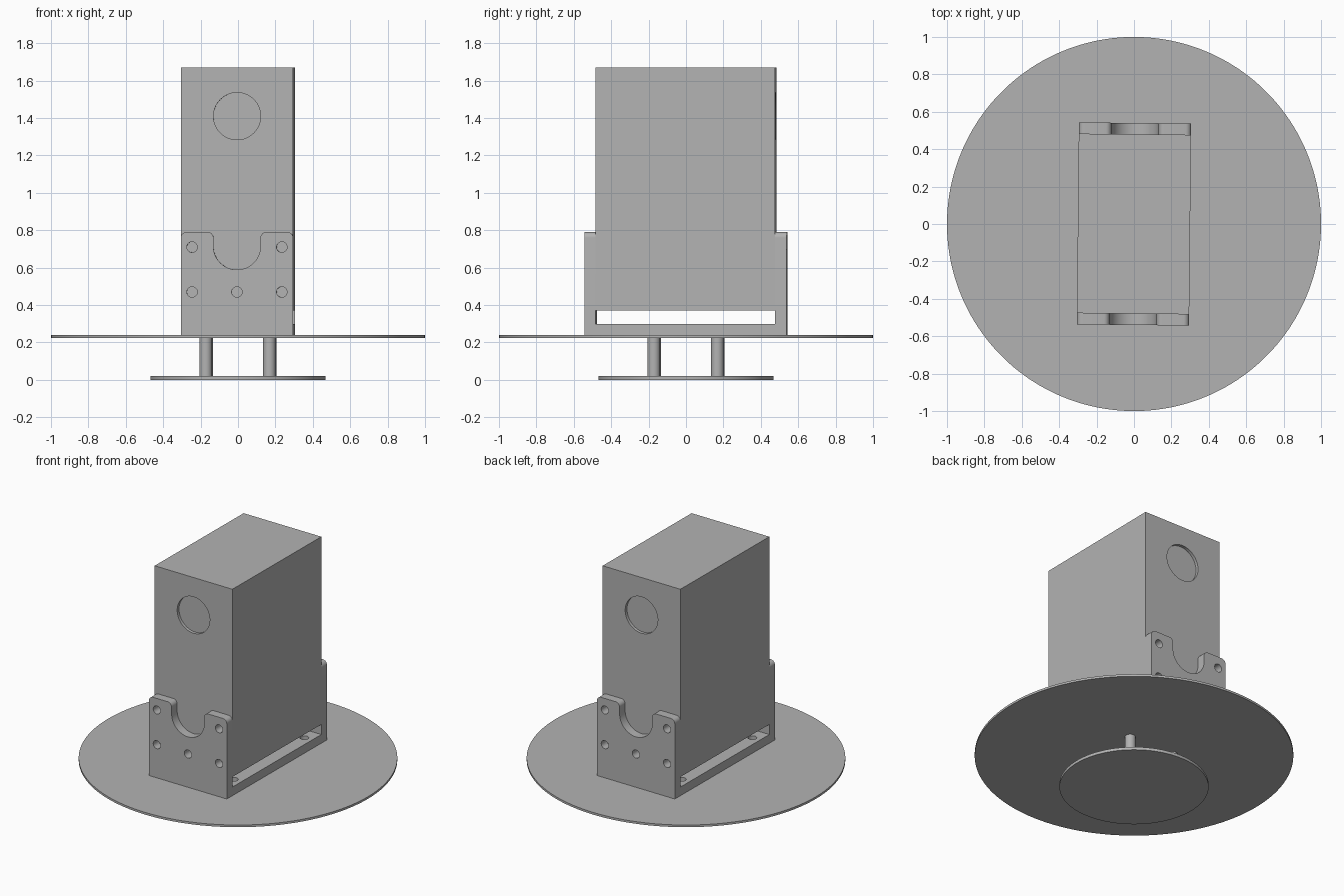
import bpy
import bmesh
from math import cos, sin, radians
from mathutils import Matrix

default = bpy.data.objects.get("Cube")
if default:
    bpy.data.objects.remove(default, do_unlink=True)

# Single grey material
grey = bpy.data.materials.new("plain_grey")
grey.use_nodes = True
grey.diffuse_color = (0.45, 0.45, 0.45, 1)
grey.node_tree.nodes["Principled BSDF"].inputs["Base Color"].default_value = grey.diffuse_color

TURN = Matrix.Rotation(radians(-0.6), 4, 'Z')  # slight twist of the whole assembly
UPRIGHT = Matrix.Rotation(radians(90), 4, 'X')


def finish(obj):
    """Grey material, smooth curves, sharp corners."""
    obj.data.materials.clear()
    obj.data.materials.append(grey)
    bpy.ops.object.select_all(action='DESELECT')
    obj.select_set(True)
    bpy.context.view_layer.objects.active = obj
    bpy.ops.object.shade_smooth_by_angle(angle=radians(30))


def mesh_object(name, bm, matrix):
    mesh = bpy.data.meshes.new(name)
    bm.to_mesh(mesh)
    bm.free()
    obj = bpy.data.objects.new(name, mesh)
    bpy.context.collection.objects.link(obj)
    obj.matrix_world = TURN @ matrix
    return obj


def cylinder(name, radius, z0, z1, x=0, y=0, sides=128):
    bm = bmesh.new()
    bmesh.ops.create_cone(bm, cap_ends=True, segments=sides, radius1=radius,
                          radius2=radius, depth=z1 - z0)
    return mesh_object(name, bm, Matrix.Translation((x, y, (z0 + z1) / 2)))


def arc(cx, cy, r, start, end, steps=32):
    angles = [radians(start + (end - start) * i / steps) for i in range(steps + 1)]
    return [(cx + r * cos(a), cy + r * sin(a)) for a in angles]


def plate(name, outline, holes, radius, thickness, matrix):
    """Extruded flat profile with round holes."""
    curve = bpy.data.curves.new(name, 'CURVE')
    curve.dimensions = '2D'
    curve.fill_mode = 'BOTH'
    curve.extrude = thickness / 2
    for loop in [outline] + [arc(x, y, radius, 0, 360)[:-1] for x, y in holes]:
        spline = curve.splines.new('POLY')
        spline.points.add(len(loop) - 1)
        for point, (x, y) in zip(spline.points, loop):
            point.co = (x, y, 0, 1)
        spline.use_cyclic_u = True
    source = bpy.data.objects.new(name + "_profile", curve)
    bpy.context.collection.objects.link(source)
    graph = bpy.context.evaluated_depsgraph_get()
    mesh = bpy.data.meshes.new_from_object(source.evaluated_get(graph))
    bpy.data.objects.remove(source, do_unlink=True)
    bm = bmesh.new()
    bm.from_mesh(mesh)
    bmesh.ops.remove_doubles(bm, verts=bm.verts, dist=0.0001)
    bmesh.ops.recalc_face_normals(bm, faces=bm.faces)
    finish(mesh_object(name, bm, matrix))


# Round foot, large turntable disc and the four posts between them
finish(cylinder("foot_disc", 0.468, 0, 0.02))
finish(cylinder("large_disc", 1.0, 0.225, 0.24, sides=192))
for side, x in (("right", -0.17), ("left", 0.17)):
    for end, y in (("front", -0.17), ("back", 0.17)):
        finish(cylinder(f"{end}_{side}_post", 0.034, 0.02, 0.225, x, y, 32))

# Bracket floor with mounting holes
W, D, T = 0.3, 0.48, 0.06
plate("bracket_floor", [(-W, -D), (W, -D), (W, D), (-W, D)],
      [(x, y) for x in (-0.24, 0.24) for y in (-0.38, 0.38)], 0.028, T,
      Matrix.Translation((0, 0, 0.27)))

# Bracket end plates: rounded shoulders, U notch and five screw holes
TOP, NOTCH, R = 0.79, 0.126, 0.03
right_half = (arc(NOTCH + R, TOP - R, R, 180, 90, 8)
              + arc(W - R, TOP - R, R, 90, 0, 8) + [(W, 0.24)])
left_half = [(-x, z) for x, z in reversed(right_half)]
outline = left_half + arc(0, 0.715, NOTCH, 180, 360) + right_half
screws = [(-0.24, 0.71), (0.24, 0.71), (-0.24, 0.47), (0, 0.47), (0.24, 0.47)]
for end, sign in (("front", -1), ("back", 1)):
    plate(f"{end}_bracket_plate", outline, screws, 0.028, T,
          Matrix.Translation((0, sign * (D + T / 2), 0)) @ UPRIGHT)

# Tall body block, raised above the floor to leave a slot
bm = bmesh.new()
bmesh.ops.create_cube(bm, size=1)
bmesh.ops.scale(bm, vec=(2 * W, 2 * D, 1.3), verts=bm.verts)
body = mesh_object("body_block", bm, Matrix.Translation((0, 0, 1.02)))

# Shallow round recess in the front and back of the body
for sign in (-1, 1):
    cutter = cylinder("recess_cutter", NOTCH, -0.02, 0.02, sides=64)
    cutter.matrix_world = TURN @ Matrix.Translation((0, sign * D, 1.41)) @ UPRIGHT
    cutter.hide_render = True
    cut = body.modifiers.new("recess", 'BOOLEAN')
    cut.operation = 'DIFFERENCE'
    cut.solver = 'EXACT'
    cut.object = cutter
    bpy.context.view_layer.update()
    bpy.context.view_layer.objects.active = body
    bpy.ops.object.modifier_apply(modifier=cut.name)
    bpy.data.objects.remove(cutter, do_unlink=True)
finish(body)
